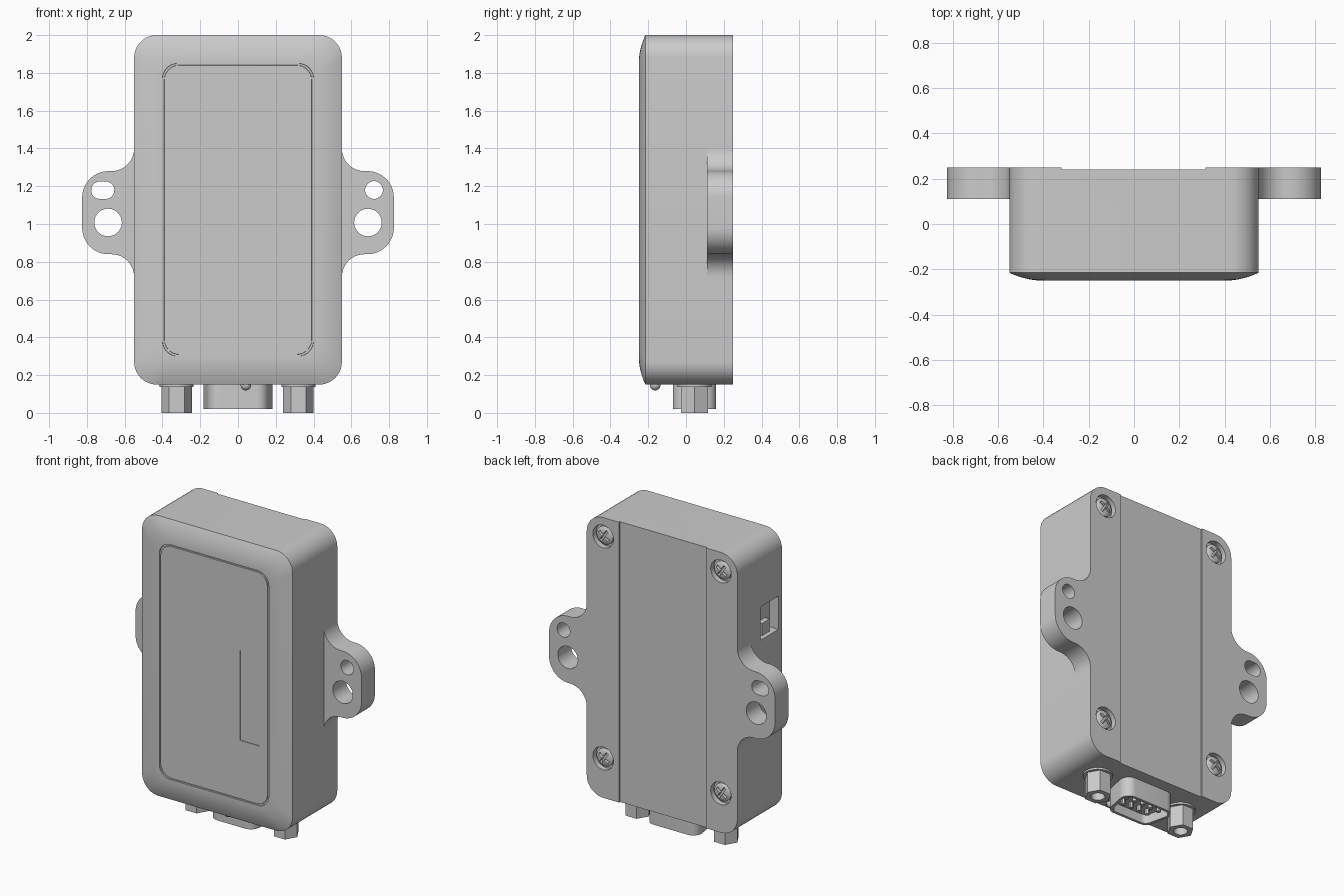
import bpy, bmesh, math
from mathutils import Vector

if "Cube" in bpy.data.objects:
    bpy.data.objects.remove(bpy.data.objects["Cube"])

AXES = {'x': lambda u, v, d: (d, u, v),
        'y': lambda u, v, d: (u, d, v),
        'z': lambda u, v, d: (u, v, d)}


def circle(cx, cy, r, n=32, phase=0.0):
    return [(cx + r * math.cos(phase + math.tau * i / n),
             cy + r * math.sin(phase + math.tau * i / n)) for i in range(n)]


def rounded(corners, n=10):
    """Polygon outline from (u, v, radius) corners, each filleted with an arc."""
    out = []
    for i, (u, v, r) in enumerate(corners):
        p = Vector((u, v))
        if r == 0:
            out.append((u, v))
            continue
        a = (Vector(corners[i - 1][:2]) - p).normalized()
        b = (Vector(corners[(i + 1) % len(corners)][:2]) - p).normalized()
        half = a.angle(b) / 2
        c = p + (a + b).normalized() * r / math.sin(half)
        s, e = p + a * r / math.tan(half) - c, p + b * r / math.tan(half) - c
        t0 = math.atan2(s.y, s.x)
        dt = (math.atan2(e.y, e.x) - t0 + math.pi) % math.tau - math.pi
        out += [(c.x + r * math.cos(t0 + dt * k / n),
                 c.y + r * math.sin(t0 + dt * k / n)) for k in range(n + 1)]
    return out


def rect(u0, u1, v0, v1, r=0):
    return rounded([(u0, v0, r), (u1, v0, r), (u1, v1, r), (u0, v1, r)])


def loft(name, axis, rings):
    """Skin a closed solid through (outline, depth) rings."""
    bm = bmesh.new()
    loops = [[bm.verts.new(AXES[axis](u, v, d)) for u, v in pts] for pts, d in rings]
    for a, b in zip(loops, loops[1:]):
        for i in range(len(a)):
            bm.faces.new((a[i - 1], a[i], b[i], b[i - 1]))
    bm.faces.new(loops[0])
    bm.faces.new(loops[-1])
    bmesh.ops.remove_doubles(bm, verts=bm.verts, dist=1e-5)
    bmesh.ops.recalc_face_normals(bm, faces=bm.faces)
    me = bpy.data.meshes.new(name)
    bm.to_mesh(me)
    bm.free()
    ob = bpy.data.objects.new(name, me)
    bpy.context.collection.objects.link(ob)
    return ob


def prism(name, axis, pts, d0, d1):
    return loft(name, axis, [(pts, d0), (pts, d1)])


def cut(ob, *cutters):
    """Subtract the cutters, bake the result and remove the cutters."""
    for c in cutters:
        m = ob.modifiers.new('cut', 'BOOLEAN')
        m.operation, m.solver, m.object = 'DIFFERENCE', 'EXACT', c
    dg = bpy.context.evaluated_depsgraph_get()
    me = bpy.data.meshes.new_from_object(ob.evaluated_get(dg))
    ob.modifiers.clear()
    ob.data = me
    for c in cutters:
        bpy.data.objects.remove(c)
    return ob


# housing: straight walls, crowned front edge, groove round the front panel
def body_ring(inset, y):
    r = 0.12 - 0.04 * min(inset / 0.15, 1)
    return rect(-0.55 + inset, 0.55 - inset, 0.15 + inset, 2.0 - inset, r), y


rings = [body_ring(0, 0.25)]
for k in range(11):
    t = k / 10
    rings.append(body_ring(0.15 * t, -0.25 + 0.035 * (1 - t) ** 2))
rings += [body_ring(0.151, -0.243), body_ring(0.159, -0.243), body_ring(0.16, -0.25)]
housing = loft('housing', 'y', rings)

# recesses: back channel, front window, side port, screw counterbores
screws = [(sx * 0.43, z) for sx in (-1, 1) for z in (0.41, 1.875)]
cut(housing,
    prism('c', 'y', rect(-0.32, 0.315, 0, 2.2), 0.24, 0.3),
    prism('c', 'y', rect(0.19, 0.335, 0.695, 1.29), -0.3, -0.245),
    prism('c', 'x', rect(-0.18, 0.01, 1.36, 1.58), -0.6, -0.485),
    *[prism('c', 'y', circle(x, z, 0.075), 0.215, 0.3) for x, z in screws])

# switch in the side port
prism('port_switch', 'x', rect(-0.13, -0.05, 1.36, 1.44), -0.52, -0.48)

# cross-slot screws
for x, z in screws:
    head = loft('screw', 'y', [(circle(x, z, r), y) for r, y in
                ((0.06, 0.2), (0.06, 0.232), (0.05, 0.239), (0.035, 0.244), (0.018, 0.246))])
    for ang in (0.6, 0.6 + math.pi / 2):
        d = Vector((math.cos(ang), math.sin(ang)))
        n = Vector((-d.y, d.x)) * 0.009
        d *= 0.042
        c = Vector((x, z))
        slot = [tuple(c + q) for q in (-d - n, d - n, d + n, -d + n)]
        cut(head, prism('c', 'y', slot, 0.222, 0.3))

# mounting ears: round hole plus a slot on the left, two round holes on the right
for side, s in (('left', -1), ('right', 1)):
    outline = rounded([(s * 0.55, 1.40, 0), (s * 0.55, 1.28, 0.12), (s * 0.825, 1.28, 0.14),
                       (s * 0.825, 0.84, 0.14), (s * 0.55, 0.84, 0.12), (s * 0.55, 0.72, 0)], 14)
    ear = prism(side + '_ear', 'y', outline, 0.11, 0.25)
    if s < 0:
        small = rect(-0.777, -0.655, 1.133, 1.225, 0.0455)
    else:
        small = circle(0.72, 1.18, 0.047)
    cut(ear, prism('c', 'y', circle(s * 0.688, 1.008, 0.073, 40), 0, 0.4),
        prism('c', 'y', small, 0, 0.4))

# hex jack posts with washers on the underside
for x in (-0.325, 0.32):
    prism('post_washer', 'z', circle(x, 0.045, 0.09), 0.138, 0.15)
    post = prism('hex_post', 'z', circle(x, 0.045, 0.081, 6), 0, 0.14)
    cut(post, prism('c', 'z', circle(x, 0.045, 0.042, 24), -0.1, 0.11))


# D-shaped connector shell with pins
def d_shape(i):
    r = 0.06 - i
    return rounded([(-0.15 + i, -0.07 + i, r), (0.15 - i, -0.07 + i, r),
                    (0.197 - i, 0.16 - i, r), (-0.197 + i, 0.16 - i, r)])


shell = prism('connector_shell', 'z', d_shape(0), 0.02, 0.15)
cut(shell, prism('c', 'z', d_shape(0.018), -0.1, 0.08))
for count, y in ((5, 0.08), (4, 0.01)):
    for k in range(count):
        prism('connector_pin', 'z', circle((k - (count - 1) / 2) * 0.062, y, 0.014, 12), 0.045, 0.09)

# indicator lamp
bpy.ops.mesh.primitive_uv_sphere_add(segments=20, ring_count=12, radius=0.028,
                                     location=(0.042, -0.163, 0.147))
bpy.context.object.name = 'indicator_lamp'

# smooth the curved surfaces, keep edges crisp
bpy.ops.object.select_all(action='SELECT')
bpy.context.view_layer.objects.active = housing
bpy.ops.object.shade_smooth_by_angle(angle=math.radians(30))
